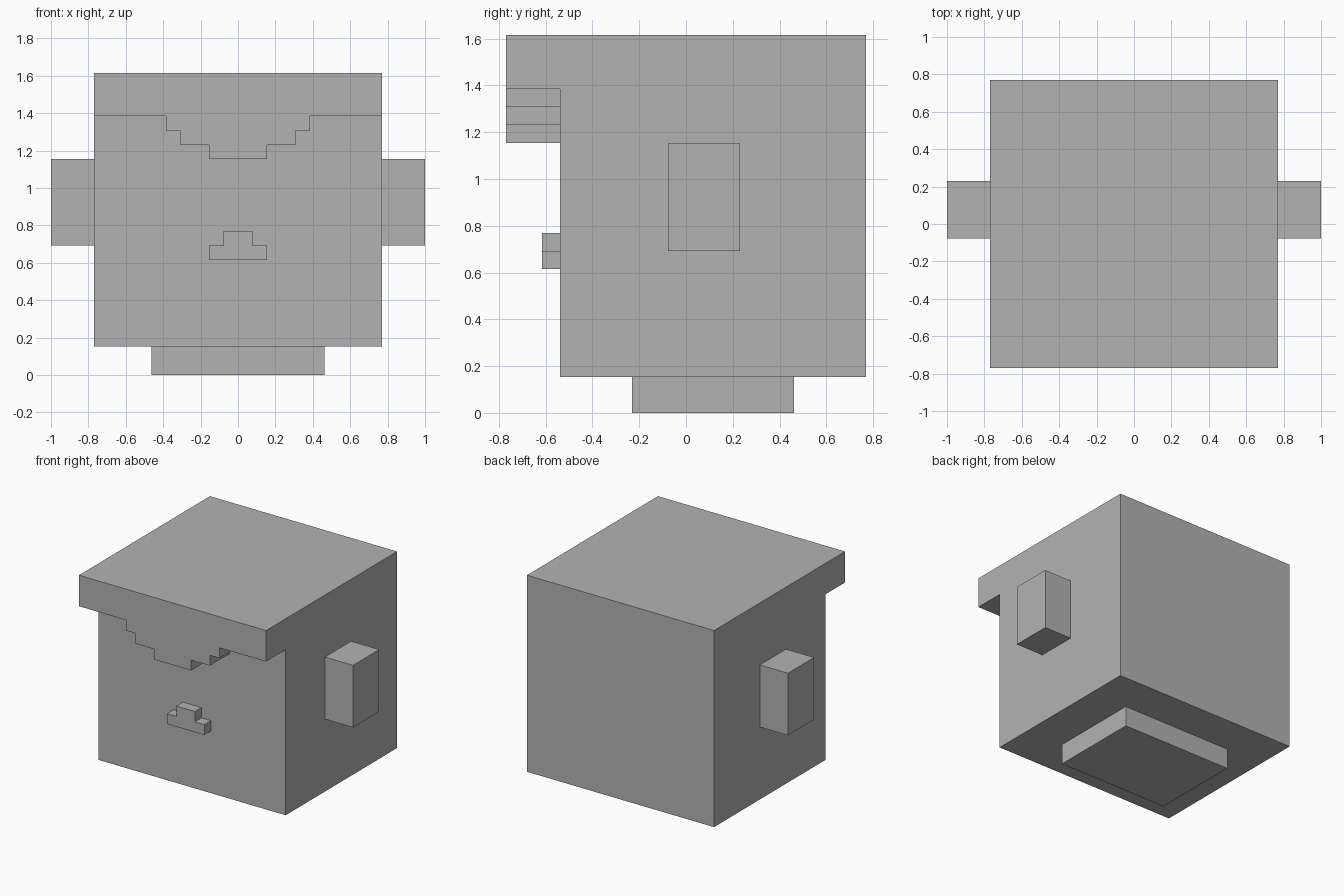
import bpy
import bmesh

U = 1 / 13  # block size: the whole model is 26 blocks wide

if "Cube" in bpy.data.objects:
    bpy.data.objects.remove(bpy.data.objects["Cube"], do_unlink=True)

grey = bpy.data.materials.new("plain grey")
grey.use_nodes = True
colour = (0.45, 0.45, 0.45, 1)
grey.diffuse_color = colour
grey.node_tree.nodes["Principled BSDF"].inputs["Base Color"].default_value = colour


def extrude_front(name, outline, y0, y1):
    """Extrude an x-z outline, in blocks, from y0 back to y1."""
    bm = bmesh.new()
    face = bm.faces.new([bm.verts.new((x * U, y0 * U, z * U)) for x, z in outline])
    new = bmesh.ops.extrude_face_region(bm, geom=[face])["geom"]
    verts = [v for v in new if isinstance(v, bmesh.types.BMVert)]
    bmesh.ops.translate(bm, verts=verts, vec=(0, (y1 - y0) * U, 0))
    bmesh.ops.recalc_face_normals(bm, faces=bm.faces)
    mesh = bpy.data.meshes.new(name)
    bm.to_mesh(mesh)
    bm.free()
    mesh.materials.append(grey)
    obj = bpy.data.objects.new(name, mesh)
    bpy.context.collection.objects.link(obj)
    return obj


def box(name, x0, x1, y0, y1, z0, z1):
    return extrude_front(name, [(x0, z0), (x1, z0), (x1, z1), (x0, z1)], y0, y1)


def symmetric(half):
    """Complete a right-hand outline with its mirror image."""
    return half + [(-x, z) for x, z in reversed(half)]


# Head and neck
box("head", -10, 10, -7, 10, 2, 21)
box("neck", -6, 6, -3, 6, 0, 2)

# Ears
box("left_ear", 10, 13, -1, 3, 9, 15)
box("right_ear", -13, -10, -1, 3, 9, 15)

# Overhanging fringe with a stepped lower edge
fringe = [(2, 15), (2, 16), (4, 16), (4, 17), (5, 17), (5, 18), (10, 18), (10, 21)]
extrude_front("fringe", symmetric(fringe), -10, -7)

# Stepped nose
nose = [(2, 8), (2, 9), (1, 9), (1, 10)]
extrude_front("nose", symmetric(nose), -8, -7)
